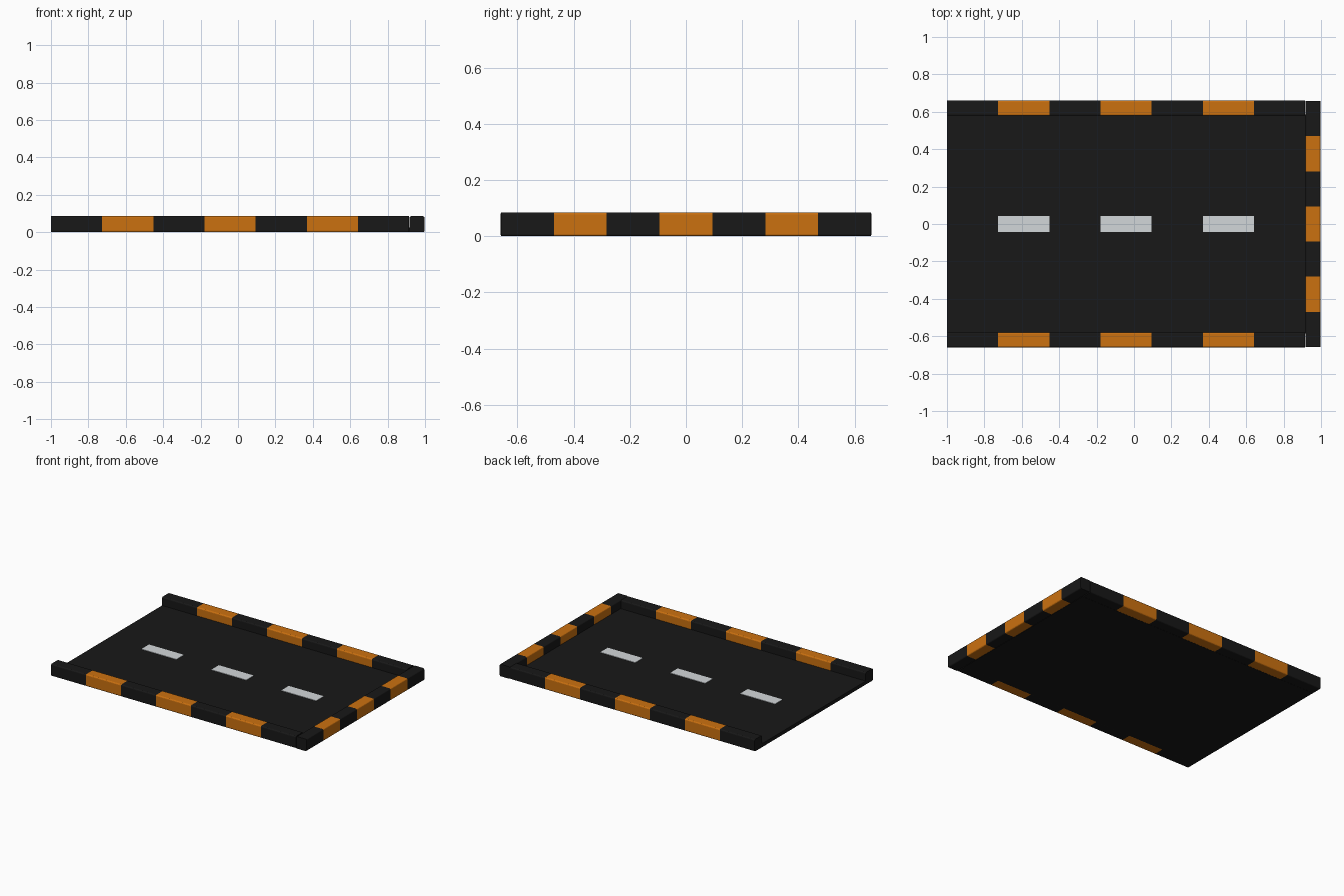
import bpy, bmesh
from math import cos, sin, pi
from mathutils import Vector

if "Cube" in bpy.data.objects:
    bpy.data.objects.remove(bpy.data.objects["Cube"])

W, H, R = 0.08, 0.085, 0.008      # curb width, height, edge radius
STRIPES = 7


def material(name, rgb):
    m = bpy.data.materials.new(name)
    m.diffuse_color = (*rgb, 1)
    m.use_nodes = True
    m.node_tree.nodes["Principled BSDF"].inputs["Base Color"].default_value = m.diffuse_color
    return m


black = material("black", (0.009, 0.009, 0.009))
orange = material("orange", (0.60, 0.165, 0.005))
white = material("white", (0.65, 0.68, 0.70))


def finish(name, bm, mats):
    bmesh.ops.recalc_face_normals(bm, faces=bm.faces[:])
    me = bpy.data.meshes.new(name)
    bm.to_mesh(me)
    bm.free()
    for m in mats:
        me.materials.append(m)
    ob = bpy.data.objects.new(name, me)
    bpy.context.collection.objects.link(ob)
    return ob


def box(name, lo, hi, mat):
    bm = bmesh.new()
    bmesh.ops.create_cube(bm, size=1)
    lo, hi = Vector(lo), Vector(hi)
    for v in bm.verts:
        v.co = (lo + hi) / 2 + v.co * (hi - lo)
    return finish(name, bm, [mat])


def curb_profile():
    # rounded rectangle as (across, up)
    pts = []
    corners = [(W / 2 - R, H - R), (-W / 2 + R, H - R), (-W / 2 + R, R), (W / 2 - R, R)]
    for q, (cx, cz) in enumerate(corners):
        for i in range(4):
            a = (q + i / 3) * pi / 2
            pts.append((cx + R * cos(a), cz + R * sin(a)))
    return pts


def curb(name, start, end):
    # profile swept in seven alternating colour bands
    start, end = Vector(start), Vector(end)
    along = (end - start).normalized()
    across = Vector((0, 0, 1)).cross(along)
    bm = bmesh.new()
    rings = []
    for i in range(STRIPES + 1):
        c = start.lerp(end, i / STRIPES)
        rings.append([bm.verts.new(c + across * a + Vector((0, 0, z))) for a, z in curb_profile()])
    n = len(rings[0])
    for i in range(STRIPES):
        for j in range(n):
            k = (j + 1) % n
            f = bm.faces.new((rings[i][j], rings[i][k], rings[i + 1][k], rings[i + 1][j]))
            f.material_index = i % 2
    bm.faces.new(rings[0])
    bm.faces.new(rings[-1])
    return finish(name, bm, [black, orange])


# Road bed
box("road_bed", (-1, -0.585, 0), (0.92, 0.585, 0.025), black)

# Striped curbs on both sides and the closed end
x0, x1 = -1.0, 0.915
curb("front_curb", (x0, -0.62, 0), (x1, -0.62, 0))
curb("back_curb", (x0, 0.62, 0), (x1, 0.62, 0))
curb("end_curb", (0.957, -0.658, 0), (0.957, 0.658, 0))

# Painted centre dashes line up with the orange stripes
step = (x1 - x0) / STRIPES
for n, i in enumerate((1, 3, 5)):
    box(f"lane_dash_{n + 1}", (x0 + i * step, -0.042, 0.02),
        (x0 + (i + 1) * step, 0.042, 0.028), white)
